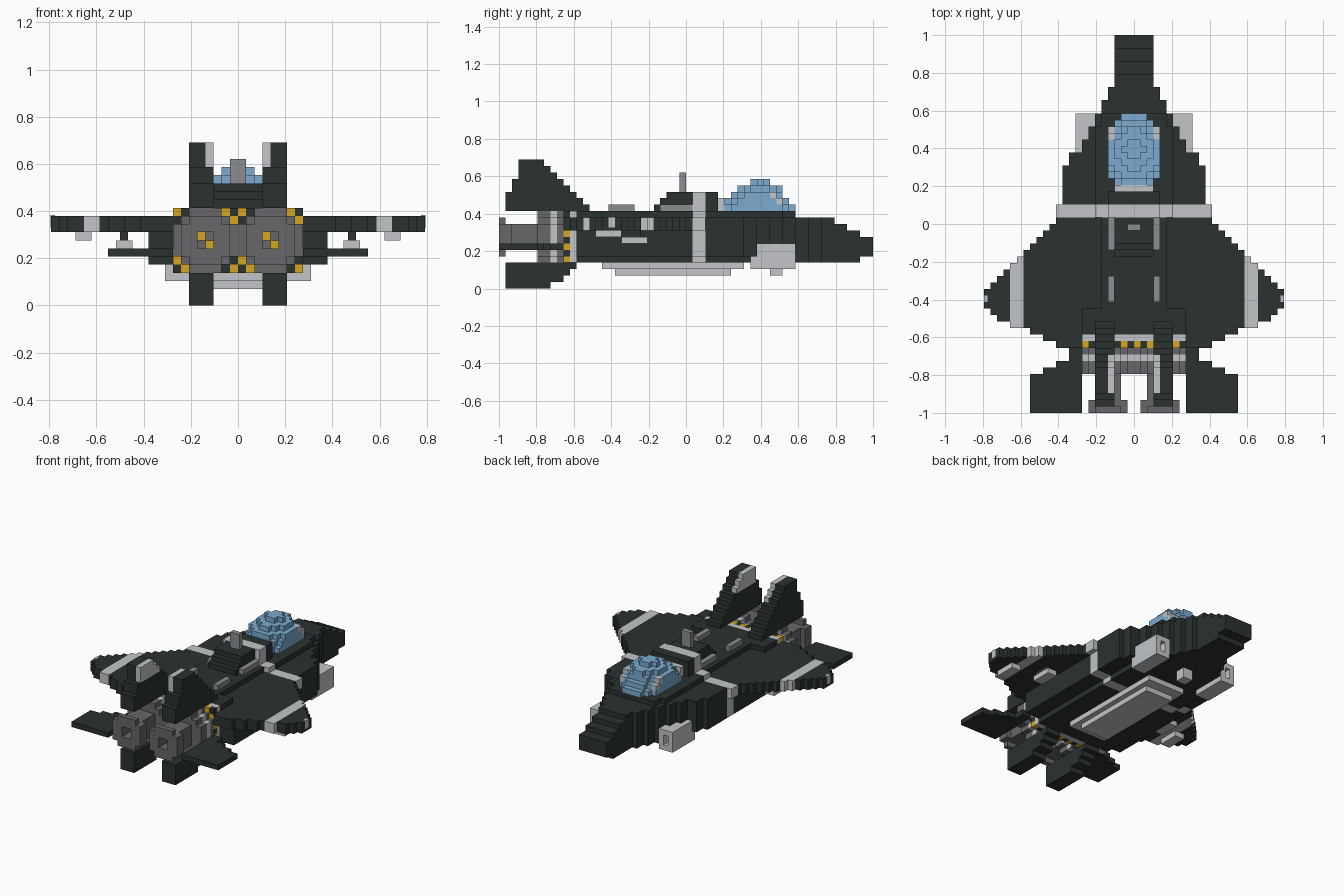
import bpy
import bmesh
from mathutils import Matrix, Vector

UNIT = 1 / 29   # edge of one building block

old = bpy.data.objects.get("Cube")
if old:
    bpy.data.objects.remove(old, do_unlink=True)


def material(name, r, g, b):
    mat = bpy.data.materials.new(name)
    mat.use_nodes = True
    mat.diffuse_color = (r, g, b, 1)
    mat.node_tree.nodes["Principled BSDF"].inputs["Base Color"].default_value = (r, g, b, 1)
    return mat


DARK = material("dark hull", .023, .032, .03)
LIGHT = material("light grey", .54, .56, .58)
GREY = material("mid grey", .26, .27, .29)
METAL = material("engine grey", .135, .135, .145)
YELLOW = material("hazard yellow", .66, .38, .015)
GLASS = material("canopy blue", .2, .41, .63)


def part(name, mat, boxes, mirror=False):
    """One object from block boxes given as x, y and z ranges."""
    bm = bmesh.new()
    for x0, x1, y0, y1, z0, z1 in boxes:
        for side in ((1, -1) if mirror else (1,)):
            centre = Vector((side * (x0 + x1), y0 + y1, z0 + z1)) * UNIT / 2
            size = Vector((x1 - x0, y1 - y0, z1 - z0)) * UNIT
            bmesh.ops.create_cube(bm, size=1, matrix=Matrix.LocRotScale(centre, None, size))
    mesh = bpy.data.meshes.new(name)
    bm.to_mesh(mesh)
    bm.free()
    mesh.materials.append(mat)
    obj = bpy.data.objects.new(name, mesh)
    bpy.context.collection.objects.link(obj)


def wide(w, y0, y1, z0, z1):
    """Box centred on the middle plane."""
    return (-w, w, y0, y1, z0, z1)


def octagon(x, z, r, y0, y1):
    """Blocky disc from nested boxes."""
    return [(x - r + c, x + r - c, y0, y1, z - r + 2 - c, z + r - 2 + c) for c in range(3)]


def tube(x, z, wide_r, high_r, y0, y1):
    """Square tube with a two-block opening."""
    return [(x - wide_r, x - 1, y0, y1, z - high_r, z + high_r),
            (x + 1, x + wide_r, y0, y1, z - high_r, z + high_r),
            (x - 1, x + 1, y0, y1, z + 1, z + high_r),
            (x - 1, x + 1, y0, y1, z - high_r, z - 1)]


# Nose: stepped wedge
part("nose", DARK, [wide(3, 27, 29, 5, 8), wide(3, 25, 27, 4, 9),
                    wide(3, 23, 25, 4, 10), wide(3, 21, 23, 4, 11),
                    wide(4, 19, 21, 4, 11), wide(5, 17, 19, 4, 11)])

# Forward fuselage widens toward the wing
forward = []
for w, y0, y1 in [(6, 15, 17), (7, 13, 15), (8, 11, 13), (10, 9, 11), (11, 3, 9)]:
    forward += [wide(w, y0, y1, 5, 11), wide(min(w, 8), y0, y1, 4, 5)]
part("forward_fuselage", DARK, forward)
part("cockpit_deck", DARK, [wide(6, 3, 15, 11, 12), wide(5, 15, 17, 11, 12)])

# Light collar round the hull
part("hull_band", LIGHT, [wide(11, 1, 3, 5, 9), wide(12, 1, 3, 9, 11), wide(8, 1, 3, 4, 5),
                          wide(6, 1, 3, 11, 12), wide(4, 1, 3, 12, 15)])

# Rear fuselage and stepped spine
part("rear_fuselage", DARK, [wide(11, -17, 1, 5, 11), wide(8, -17, 1, 4, 5),
                             wide(5, -13, 1, 11, 12), wide(8, -17, -13, 11, 12)])
part("spine", DARK, [wide(4, 3, 5, 12, 15), wide(3, -3, 1, 12, 15),
                     wide(3, -4, -3, 12, 14), wide(3, -5, -4, 12, 13)])
part("canopy_rear_frame", LIGHT, [wide(3, 5, 6, 12, 14)])
part("antenna", GREY, [wide(1, -1, 0, 15, 18)])
part("dorsal_rails", GREY, [(3, 4, -4, 1, 12, 13), (3, 4, -12, -8, 12, 13)], True)

# Canopy: dome of layers with stepped corners
dome = []
for z, w, y0, y1 in [(12, 4, 5, 17), (13, 4, 6, 16), (14, 4, 7, 15),
                     (15, 3, 8, 15), (16, 2, 9, 14)]:
    dome += [wide(w - c, y0 + 2 - c, y1 - 2 + c, z, z + 1) for c in range(min(w, 3))]
part("canopy", GLASS, dome)
part("canopy_fittings", LIGHT, [(3, 4, 14, 15, 13, 14), (3, 4, 13, 14, 14, 15)], True)

# Wings: one strip per block column, pale stripe near the tip
tail_edge = [-19, -18, -18, -17, -17, -16, -16, -16, -15, -15, -14, -13]
columns = [(x, x + 1, back, 12 - x, 9, 11) for x, back in enumerate(tail_edge, 11)]
part("wings", DARK, columns[:6] + columns[8:], True)
part("wing_stripes", LIGHT, columns[6:8], True)
part("wing_roots", DARK, [(8, 11, -19, -17, 9, 11)], True)
part("wingtip_lamps", LIGHT, [(22.5, 23.05, -12, -11, 9.5, 11.1)], True)

# Stores under the wings
part("outer_stores", LIGHT, [(18, 20, -14, -10, 8, 9)], True)
part("inner_stores", LIGHT, [(13, 15, -10, -6, 7, 8)], True)
part("inner_pylons", DARK, [(13.5, 14.5, -10, -7, 8, 9)], True)

# Air intakes: open boxes at the front
part("intakes", LIGHT, [(6, 9, 10, 15, 3, 7), (6, 7, 15, 17, 3, 7), (8, 9, 15, 17, 3, 7),
                        (7, 8, 15, 17, 3, 4), (7, 8, 15, 17, 6, 7)], True)

# Belly fairing and sensor
part("belly_fairing", LIGHT, [wide(4, -13, 9, 3, 4), wide(3, -11, 7, 2, 3)])
part("nose_sensor", LIGHT, [wide(1, 13, 15, 2, 4)])

# Rear collar and hazard checker
part("rear_collar", LIGHT, [wide(8, -18, -17, 4, 12)])
checks = [(x, x + 1, -19, -18, z, z + 1) for x in range(-8, 8) for z in range(4, 12)]
part("hazard_dark", DARK, [b for b in checks if (b[0] + b[4]) % 2 == 0])
part("hazard_yellow", YELLOW, [b for b in checks if (b[0] + b[4]) % 2])

# Engines: discs, hollow nozzles and rounded end flanges
part("engine_discs", METAL, octagon(4, 8, 4, -23, -21) + octagon(4, 8, 4, -20, -19), True)
part("engine_ring", LIGHT, octagon(4, 8, 4, -21, -20), True)
part("nozzles", METAL, tube(4, 8, 2, 2, -27, -23), True)
part("nozzle_flanges", METAL, tube(4, 8, 3, 2, -28, -27) + tube(4, 8, 3, 2, -29, -28)
     + tube(4, 8, 2, 3, -29, -28), True)
for side in (-5, 3):
    part("burner_left" if side > 0 else "burner_right", YELLOW,
         [(side, side + 1, -23.2, -23, 8, 9), (side + 1, side + 2, -23.2, -23, 7, 8)])

# Tailplanes
part("tailplanes", DARK, [(8, 10, -21, -19, 6, 7),
                          (8, 12, -22, -21, 6, 7), (8, 14, -23, -22, 6, 7),
                          (8, 16, -29, -23, 6, 7)], True)

# Upper fins: sloped steps with a pale inner panel near the top
upper, panel = [], []
for z in range(12, 20):
    back = -28 if z < 15 else -27 if z < 17 else -26
    front = -3 - z
    inner = 4 if z > 16 else 3
    upper.append((inner, 6, back, front, z, z + 1))
    if inner == 4:
        panel.append((3, 4, back, front, z, z + 1))
part("upper_fins", DARK, upper, True)
part("fin_panels", LIGHT, panel, True)

# Lower fins
part("lower_fins", DARK, [(3, 6, -28, front, z, z + 1)
                          for z, front in enumerate((-21, -19, -18, -17))], True)
